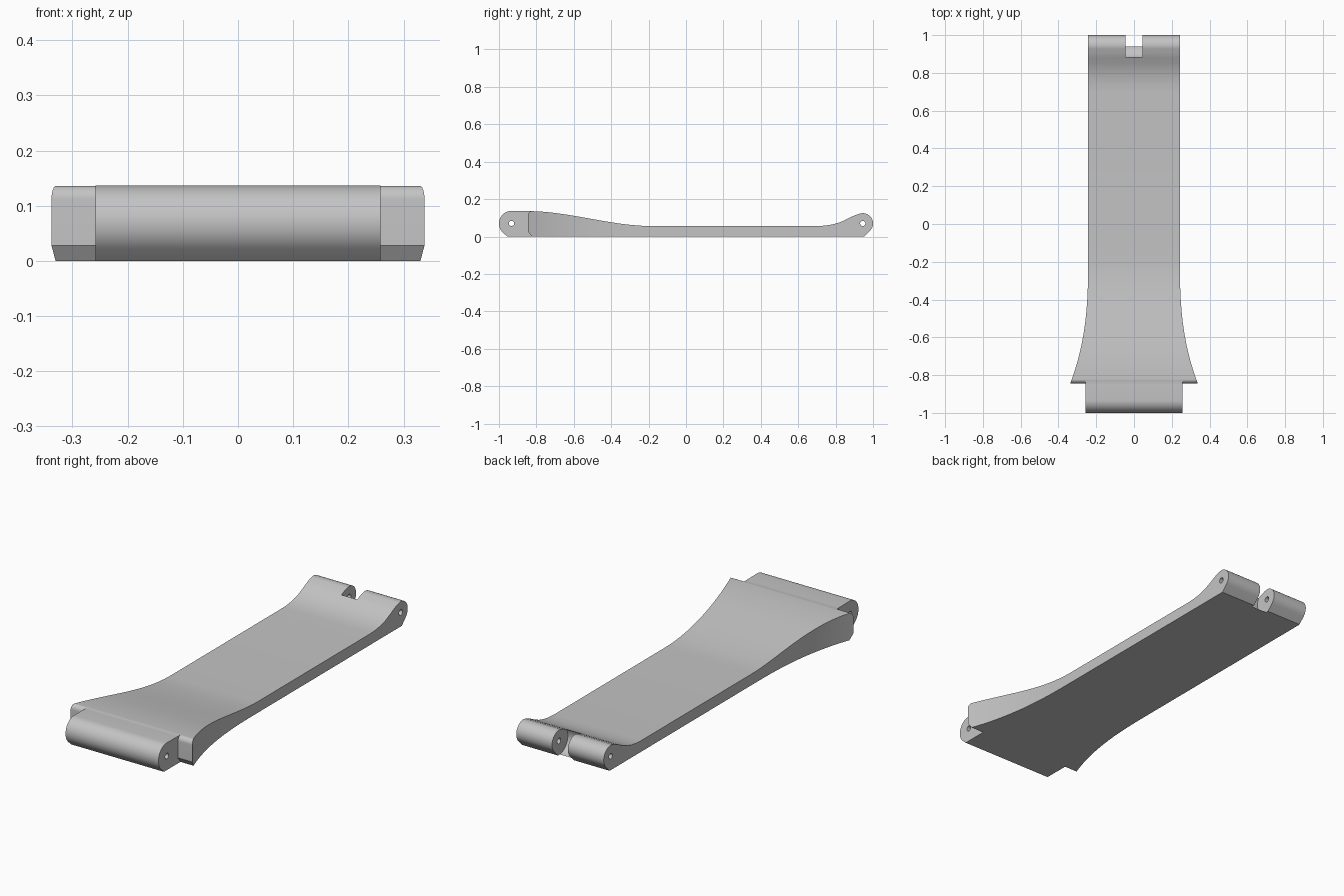
import bpy, bmesh
from math import cos, sin, radians

if "Cube" in bpy.data.objects:
    bpy.data.objects.remove(bpy.data.objects["Cube"], do_unlink=True)

grey = bpy.data.materials.new("plain grey")
grey.use_nodes = True
colour = (0.55, 0.55, 0.55, 1)
grey.diffuse_color = colour
grey.node_tree.nodes["Principled BSDF"].inputs["Base Color"].default_value = colour

FRONT, BACK, PIN_Z = -0.933, 0.945, 0.07
R_FRONT, R_BACK = 0.067, 0.055


def arc(cy, cz, r, start, end, n=16):
    return [(cy + r * cos(radians(start + (end - start) * i / n)),
             cz + r * sin(radians(start + (end - start) * i / n))) for i in range(n + 1)]


def ease(t):
    return t * t * (3 - 2 * t)


def prism(name, points, low, high, axis="x"):
    """Extrude a profile: (y, z) points along x, or (x, y) points along z."""
    bm = bmesh.new()
    place = (lambda p, h: (h, *p)) if axis == "x" else (lambda p, h: (*p, h))
    rings = [[bm.verts.new(place(p, h)) for p in points] for h in (low, high)]
    bm.faces.new(rings[0])
    bm.faces.new(rings[1])
    n = len(points)
    for i in range(n):
        j = (i + 1) % n
        bm.faces.new((rings[0][i], rings[0][j], rings[1][j], rings[1][i]))
    bmesh.ops.recalc_face_normals(bm, faces=bm.faces)
    mesh = bpy.data.meshes.new(name)
    bm.to_mesh(mesh)
    bm.free()
    mesh.materials.append(grey)
    obj = bpy.data.objects.new(name, mesh)
    bpy.context.collection.objects.link(obj)
    return obj


# Side silhouette: front barrel, swept deck, rear barrel, flat underside
front_barrel = arc(FRONT, PIN_Z, R_FRONT, 225, 90)
front_sweep = [(-0.85 + 0.67 * i / 24, 0.056 + 0.08 * (1 - ease(i / 24))) for i in range(25)]
rear_sweep = [(0.7, 0.056), (0.74, 0.058), (0.78, 0.064), (0.82, 0.075),
              (0.85, 0.088), (0.88, 0.103), (0.905, 0.115)]
rear_barrel = arc(BACK, PIN_Z, R_BACK, 118, -45)
underside = [(0.953, 0), (-0.956, 0)]
strap = prism("strap_body", front_barrel + front_sweep + rear_sweep + rear_barrel + underside,
              -0.5, 0.5)

# Plan outline, flaring towards the front
flare = [(0.243 + 0.095 * (i / 20) ** 2.6, -0.2 - 0.645 * i / 20) for i in range(21)]
right_edge = [(0.243, 1.1)] + flare + [(0.338, -1.1)]
left_edge = [(-x, y) for x, y in reversed(right_edge)]
plan = prism("plan_cutter", right_edge + left_edge, -0.2, 0.4, "z")

# Shoulder relief beside the front barrel, rounded above and chamfered below
relief = ([(-1.1, -0.1), (-0.825, -0.1), (-0.825, 0), (-0.845, 0.028)]
          + arc(-0.82, 0.112, 0.025, 180, 90, 8) + [(-0.82, 0.3), (-1.1, 0.3)])
cutters = [(plan, "INTERSECT")]
for side, low, high in (("left", 0.258, 0.6), ("right", -0.6, -0.258)):
    cutters.append((prism(side + "_relief_cutter", relief, low, high), "DIFFERENCE"))

# Rear notch with a scooped floor
scoop = arc(BACK, PIN_Z, 0.0705, 120, 268) + [(0.943, -0.1), (1.1, -0.1), (1.1, 0.3), (0.91, 0.3)]
cutters.append((prism("notch_cutter", scoop, -0.044, 0.044), "DIFFERENCE"))

# Pin holes through both barrels
for name, y in (("front", FRONT), ("rear", BACK)):
    hole = arc(y, PIN_Z, 0.014, 0, 360, 24)[:-1]
    cutters.append((prism(name + "_pin_cutter", hole, -0.7, 0.7), "DIFFERENCE"))

bpy.context.view_layer.objects.active = strap
strap.select_set(True)
for cutter, operation in cutters:
    cutter.hide_render = True
    mod = strap.modifiers.new(cutter.name, "BOOLEAN")
    mod.object, mod.operation, mod.solver = cutter, operation, "EXACT"
    bpy.ops.object.modifier_apply(modifier=mod.name)
    bpy.data.objects.remove(cutter, do_unlink=True)
bpy.ops.object.shade_smooth_by_angle(angle=radians(25))
